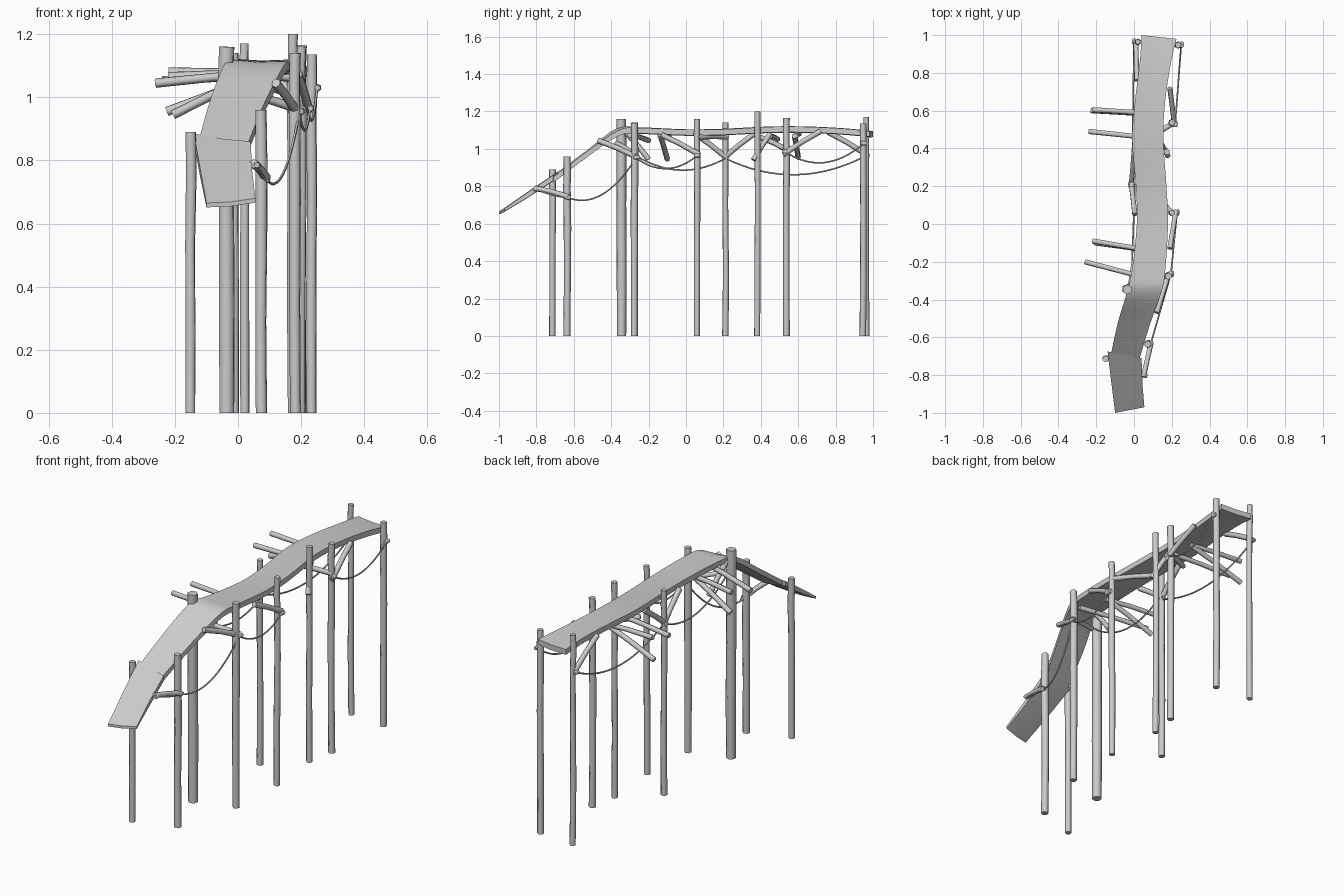
import bpy, bmesh, math, random
from mathutils import Vector

random.seed(4)

def finish(bm, name, angle=50):
    bmesh.ops.recalc_face_normals(bm, faces=bm.faces)
    me = bpy.data.meshes.new(name)
    bm.to_mesh(me)
    bm.free()
    ob = bpy.data.objects.new(name, me)
    bpy.context.collection.objects.link(ob)
    bpy.ops.object.select_all(action='DESELECT')
    ob.select_set(True)
    bpy.context.view_layer.objects.active = ob
    bpy.ops.object.shade_smooth_by_angle(angle=math.radians(angle))
    return ob

def catmull(pts, n):
    out = []
    p = [pts[0]] + list(pts) + [pts[-1]]
    for i in range(1, len(p) - 2):
        a, b, c, d = [Vector(q) for q in p[i - 1:i + 3]]
        for k in range(n):
            t = k / n
            out.append(0.5 * (2 * b + (c - a) * t + (2 * a - 5 * b + 4 * c - d) * t * t
                              + (3 * b - a - 3 * c + d) * t ** 3))
    return out + [Vector(pts[-1])]

def tube(name, pts, radii, sides, turn=0.4):
    bm = bmesh.new()
    pts = [Vector(p) for p in pts]
    rings = []
    for i, p in enumerate(pts):
        d = (pts[min(i + 1, len(pts) - 1)] - pts[max(i - 1, 0)]).normalized()
        u = d.cross(Vector((0, 1, 0) if abs(d.z) > 0.9 else (0, 0, 1))).normalized()
        v = d.cross(u)
        ring = []
        for k in range(sides):
            a = turn + 2 * math.pi * k / sides
            ring.append(bm.verts.new(p + (u * math.cos(a) + v * math.sin(a)) * radii[i]))
        rings.append(ring)
    for r, s in zip(rings, rings[1:]):
        for k in range(sides):
            j = (k + 1) % sides
            bm.faces.new((r[k], r[j], s[j], s[k]))
    bm.faces.new(rings[0])
    bm.faces.new(rings[-1])
    return finish(bm, name, 70)

def slab(name, rows):
    # each row: left xyz, right xyz, thickness
    bm = bmesh.new()
    rings = []
    for l, r, t in rows:
        l, r, down = Vector(l), Vector(r), Vector((0, 0, t))
        mid = (l + r) / 2 - Vector((0, 0, 0.004))
        rings.append([bm.verts.new(q) for q in (l, mid, r, r - down, mid - down, l - down)])
    for a, b in zip(rings, rings[1:]):
        for k in range(6):
            j = (k + 1) % 6
            bm.faces.new((a[k], a[j], b[j], b[k]))
    bm.faces.new(rings[0])
    bm.faces.new(rings[-1])
    return finish(bm, name, 40)

# winding upper deck, running down into the ramp
left = [(-.12, -.68, .88), (-.085, -.52, 1.0), (-.04, -.37, 1.11), (-.01, -.24, 1.115), (.015, 0, 1.105),
        (.01, .2, 1.108), (-.01, .45, 1.12), (.005, .65, 1.12), (.03, .85, 1.11), (.04, 1, 1.095)]
right = [(.03, -.71, .85), (.085, -.53, .985), (.145, -.36, 1.10), (.165, -.25, 1.112), (.18, 0, 1.103),
         (.172, .2, 1.105), (.155, .45, 1.118), (.165, .65, 1.118), (.195, .85, 1.108), (.225, .98, 1.095)]
slab("walkway_deck", [(a, b, .03) for a, b in zip(catmull(left, 4), catmull(right, 4))])
# lower ramp plank
slab("ramp_plank", [((-.14, -.675, .885), (.04, -.71, .86), .03),
                    ((-.12, -.84, .775), (.045, -.85, .765), .027),
                    ((-.10, -1.0, .665), (.055, -.97, .68), .014)])

# upright posts: x, y, height, radius
posts = [(-.15, -.713, .89, .017), (.073, -.635, .96, .019), (-.037, -.345, 1.16, .026),
         (.18, -.275, 1.14, .019), (.2, .058, 1.16, .016), (-.012, .212, 1.14, .016),
         (.172, .382, 1.2, .016), (.2, .537, 1.165, .017), (.233, .947, 1.135, .017), (.02, .964, 1.17, .015)]
for i, (x, y, h, r) in enumerate(posts):
    hs = [0, .3, .6, .83, .93, 1]
    pts = [(x + random.uniform(-.002, .002), y + random.uniform(-.002, .002), h * t) for t in hs]
    tube(f"post_{i + 1}", pts, [r * random.uniform(.97, 1.08) for _ in hs], 6)

# struts, bearers and poles that stick out to the left
braces = [
    ((-.22, .605, 1.08), (.10, .585, 1.068)), ((-.24, .49, 1.052), (.14, .45, 1.068)),
    ((-.22, -.09, 1.065), (.08, -.14, 1.07)), ((-.26, -.20, 1.045), (.12, -.30, 1.075)),
    ((-.225, .60, .955), (.10, .58, 1.07)), ((-.205, -.10, .945), (.08, -.14, 1.08)),
    ((.05, -.81, .79), (.09, -.63, .745)), ((.12, -.47, 1.045), (.185, -.26, .955)),
    ((.19, -.13, 1.075), (.222, .07, .97)), ((.19, .72, 1.095), (.215, .52, .97)),
    ((-.015, .22, .95), (.005, .05, 1.08)), ((-.015, .20, .95), (0, .37, 1.085)),
    ((.01, .965, .97), (.015, .76, 1.09)), ((-.02, -.33, 1.1), (0, -.2, .945)),
    ((.18, .36, .94), (.13, .45, 1.08)), ((.05, .22, 1.065), (.2, .06, 1.06)),
    ((-.04, -.37, 1.03), (.2, -.26, .96)), ((.0, .40, 1.06), (.2, .53, 1.0)),
]
for i, (a, b) in enumerate(braces):
    a, b = Vector(a), Vector(b)
    m = (a + b) / 2 + Vector((0, 0, .004))
    tube(f"brace_{i + 1}", [a, m, b], [.015, .014, .015], 6)

# sagging ropes: start, end, sag
ropes = [((.06, -.80, .785), (.09, -.63, .74), .008), ((.09, -.63, .74), (.195, -.265, .955), .09),
         ((.195, -.27, .955), (.228, .06, .965), .065), ((-.015, -.345, 1.02), (.005, .21, .95), .095),
         ((-.01, .21, .95), (.0, .965, .965), .095), ((.218, .53, .985), (.25, .95, 1.03), .08)]
for i, (a, b, s) in enumerate(ropes):
    a, b = Vector(a), Vector(b)
    pts = [a.lerp(b, t / 16) - Vector((0, 0, 4 * s * (t / 16) * (1 - t / 16))) for t in range(17)]
    tube(f"rope_{i + 1}", pts, [.0045] * 17, 5)

# knots where ropes are tied
for i, p in enumerate([(.06, -.80, .785), (.09, -.63, .74), (.2, -.265, .955), (.23, .06, .965),
                       (.22, .53, .985), (.252, .95, 1.03), (-.02, .21, .95), (.0, .965, .965),
                       (-.03, -.345, 1.02)]):
    p = Vector(p)
    tube(f"knot_{i + 1}", [p + Vector((0, d, 0)) for d in (-.016, 0, .016)], [.009, .013, .009], 6)
